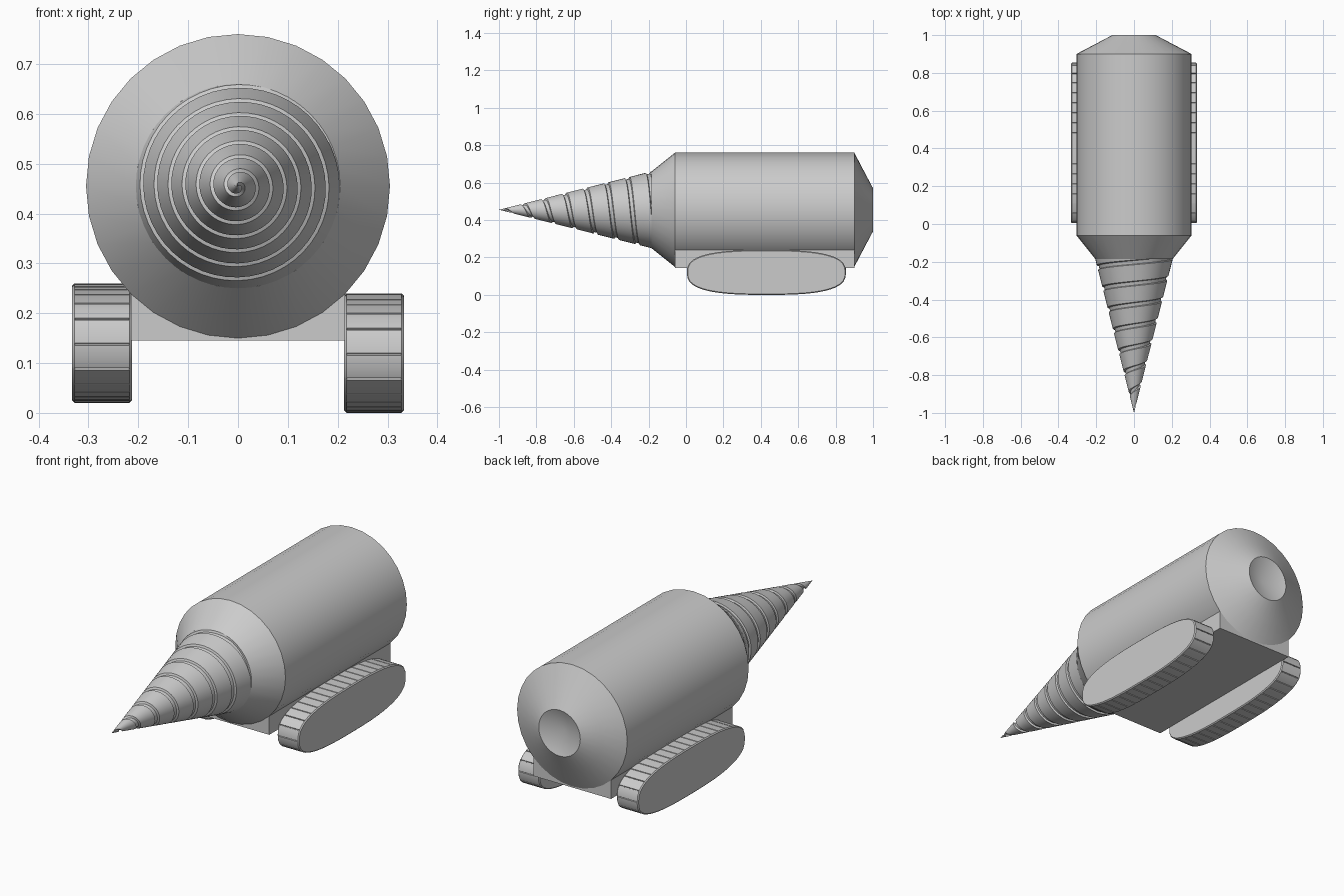
import bpy, bmesh, math
from mathutils import Vector

if "Cube" in bpy.data.objects:
    bpy.data.objects.remove(bpy.data.objects["Cube"])

ZC = 0.455  # height of the drill axis


def finish(bm, name, angle=30):
    bmesh.ops.remove_doubles(bm, verts=bm.verts, dist=0.0004)
    bmesh.ops.dissolve_degenerate(bm, edges=bm.edges, dist=0.0002)
    bmesh.ops.recalc_face_normals(bm, faces=bm.faces)
    me = bpy.data.meshes.new(name)
    bm.to_mesh(me)
    bm.free()
    ob = bpy.data.objects.new(name, me)
    bpy.context.collection.objects.link(ob)
    bpy.ops.object.select_all(action='DESELECT')
    ob.select_set(True)
    bpy.context.view_layer.objects.active = ob
    bpy.ops.object.shade_smooth_by_angle(angle=math.radians(angle))
    return ob


def bridge(bm, a, b):
    n = len(a)
    for i in range(n):
        j = (i + 1) % n
        bm.faces.new((a[i], a[j], b[j], b[i]))


def hull(name, profile, n=32):
    """Lathe (y, radius) pairs around the drill axis."""
    bm = bmesh.new()
    rings = []
    for y, r in profile:
        rings.append([bm.verts.new((r * math.sin(2 * math.pi * i / n), y,
                                    ZC + r * math.cos(2 * math.pi * i / n)))
                      for i in range(n)])
    for a, b in zip(rings, rings[1:]):
        bridge(bm, a, b)
    return finish(bm, name, 35)


# Main hull with tapered ends and a dished rear exhaust
hull("body", [(-0.185, 0), (-0.185, 0.205), (-0.06, 0.305), (0.9, 0.305),
              (0.955, 0.2), (1.0, 0.115), (0.96, 0)])

# Flat underside of the hull
bm = bmesh.new()
bmesh.ops.create_cube(bm, size=1)
for v in bm.verts:
    v.co = (v.co.x * 0.43, 0.42 + v.co.y * 0.96, 0.1925 + v.co.z * 0.095)
finish(bm, "undercarriage")


# Drill cone with a spiral groove
def drill(n=48, pitch=0.112, tip=-1.0, base=-0.185, slope=0.205 / 0.815):
    bm = bmesh.new()
    steps = [(0, 0), (0.004, 0.009), (0.022, 0.009), (0.026, 0), (0.069, 0)]
    columns = []
    for i in range(n + 1):
        col = [(tip, 0)]
        for k in range(-1, 8):
            for off, depth in steps:
                y = tip + pitch * (k + i / n) + off
                y = min(max(y, tip), base)
                col.append((y, max(slope * (y - tip) - depth, 0)))
        col += [(base, slope * (base - tip)), (base, 0)]
        a = 2 * math.pi * i / n
        columns.append([bm.verts.new((r * math.sin(a), y, ZC + r * math.cos(a)))
                        for y, r in col])
    for a, b in zip(columns, columns[1:]):
        for k in range(len(a) - 1):
            bm.faces.new((a[k], a[k + 1], b[k + 1], b[k]))
    return finish(bm, "drill", 25)


drill()


# Crawler tracks: rounded outline with thin grooves between the tread plates
def track(name, x0, x1, z0, plates=36):
    a, b, e = 0.425, 0.12, 2 / 2.8

    def outline(t):
        c, s = math.cos(t), math.sin(t)
        return Vector((0, 0.43 + a * math.copysign(abs(c) ** e, c),
                       z0 + b + b * math.copysign(abs(s) ** e, s)))
    pts = [outline(2 * math.pi * i / 1440) for i in range(1441)]
    dist = [0]
    for p, q in zip(pts, pts[1:]):
        dist.append(dist[-1] + (q - p).length)
    samples, i = [], 0
    for k in range(plates):
        for f, inset in ((0, 0), (0.02, 1), (0.07, 1), (0.09, 0), (0.55, 0)):
            d = (k + f) / plates * dist[-1]
            while dist[i + 1] < d:
                i += 1
            p = pts[i].lerp(pts[i + 1], (d - dist[i]) / (dist[i + 1] - dist[i]))
            t = pts[i + 1] - pts[i]
            inward = Vector((0, -t.z, t.y)).normalized()
            samples.append((p, inward, inset))
    w = x1 - x0
    bm = bmesh.new()
    rings = []
    # (width fraction, base inset, groove depth): plain rims, grooved middle
    for f, base, depth in ((0, 0.005, 0), (0.04, 0, 0.0), (0.05, 0, 0.005),
                           (0.95, 0, 0.005), (0.96, 0, 0.0), (1, 0.005, 0)):
        rings.append([bm.verts.new(p + q * (base + depth * g)
                                   + Vector((x0 + w * f, 0, 0)))
                      for p, q, g in samples])
    for r, s in zip(rings, rings[1:]):
        bridge(bm, r, s)
    bm.faces.new(rings[0])
    bm.faces.new(rings[-1])
    return finish(bm, name, 25)


track("right_track", 0.213, 0.333, 0.0)
track("left_track", -0.333, -0.213, 0.02)
